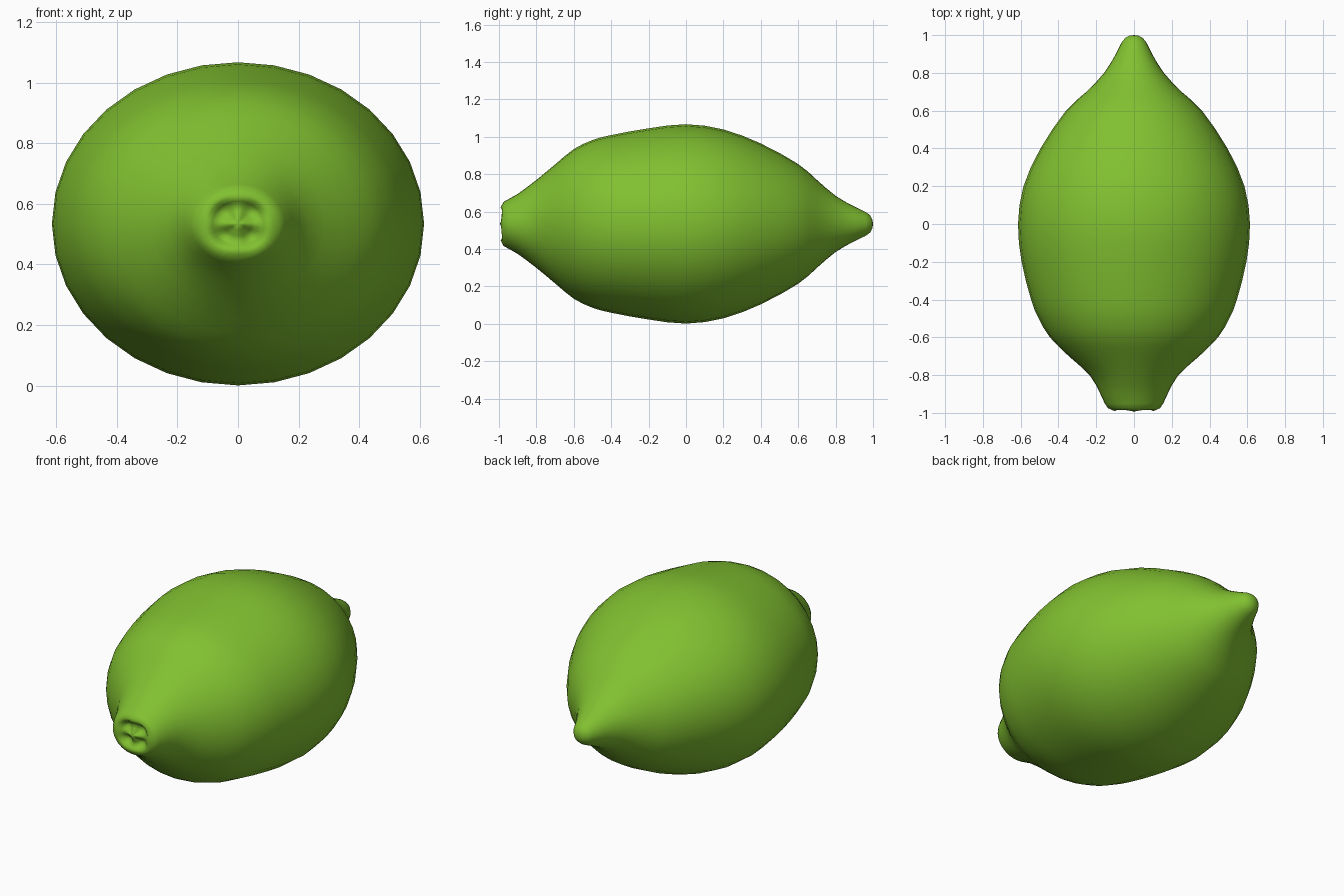
import bpy, bmesh, math

if "Cube" in bpy.data.objects:
    bpy.data.objects.remove(bpy.data.objects["Cube"])

SIDES = 32
CZ = 0.534

# Lengthwise profile: (y, half width, half height), stem end to tip
PROFILE = [
    (-0.985, 0.115, 0.100), (-0.975, 0.138, 0.118), (-0.95, 0.155, 0.132),
    (-0.90, 0.178, 0.160), (-0.80, 0.235, 0.235), (-0.70, 0.345, 0.318),
    (-0.60, 0.445, 0.400), (-0.50, 0.505, 0.448), (-0.40, 0.545, 0.475),
    (-0.20, 0.595, 0.511), (0.0, 0.614, 0.533), (0.20, 0.585, 0.505),
    (0.40, 0.495, 0.430), (0.60, 0.360, 0.320), (0.70, 0.252, 0.235),
    (0.80, 0.158, 0.150), (0.90, 0.096, 0.093), (0.96, 0.066, 0.064),
    (0.985, 0.047, 0.046), (0.997, 0.022, 0.022),
]
# Stem scar rings: (y, half width, half height, depth of the four creases)
SCAR = [(-0.985, 0.022, 0.020, 0.006), (-0.976, 0.045, 0.040, 0.018),
        (-0.970, 0.066, 0.058, 0.024), (-0.982, 0.085, 0.074, 0.020),
        (-0.991, 0.101, 0.087, 0.010)]


def catmull(a, b, c, d, t):
    return tuple(0.5 * (2 * q + (r - p) * t + (2 * p - 5 * q + 4 * r - s) * t * t
                        + (3 * q - p - 3 * r + s) * t ** 3)
                 for p, q, r, s in zip(a, b, c, d))


# Smooth the outer profile by one halving
rings = list(SCAR)
n = len(PROFILE)
for i in range(n):
    rings.append(PROFILE[i] + (0.0,))
    if 3 <= i < n - 4:
        rings.append(catmull(*(PROFILE[k] for k in (i - 1, i, i + 1, i + 2)), 0.5) + (0.0,))

# Loft rings into the fruit body
bm = bmesh.new()
loops = []
for y, w, h, crease in rings:
    loop = []
    for k in range(SIDES):
        a = 2 * math.pi * k / SIDES
        dent = crease * (0.5 - 0.5 * math.cos(4 * a))
        loop.append(bm.verts.new((w * math.sin(a), y + dent, CZ + h * math.cos(a))))
    loops.append(loop)
for lo, hi in zip(loops, loops[1:]):
    for k in range(SIDES):
        j = (k + 1) % SIDES
        bm.faces.new((lo[k], lo[j], hi[j], hi[k]))
front = bm.verts.new((0, -0.995, CZ))
back = bm.verts.new((0, 1.0, CZ))
for k in range(SIDES):
    j = (k + 1) % SIDES
    bm.faces.new((front, loops[0][j], loops[0][k]))
    bm.faces.new((back, loops[-1][k], loops[-1][j]))
bmesh.ops.recalc_face_normals(bm, faces=bm.faces)
for f in bm.faces:
    f.smooth = True

mesh = bpy.data.meshes.new("lime_fruit")
bm.to_mesh(mesh)
bm.free()
fruit = bpy.data.objects.new("lime_fruit", mesh)
bpy.context.collection.objects.link(fruit)

# Single green skin colour
skin = bpy.data.materials.new("lime green")
skin.diffuse_color = (0.22, 0.53, 0.03, 1)
skin.use_nodes = True
skin.node_tree.nodes["Principled BSDF"].inputs["Base Color"].default_value = skin.diffuse_color
mesh.materials.append(skin)
